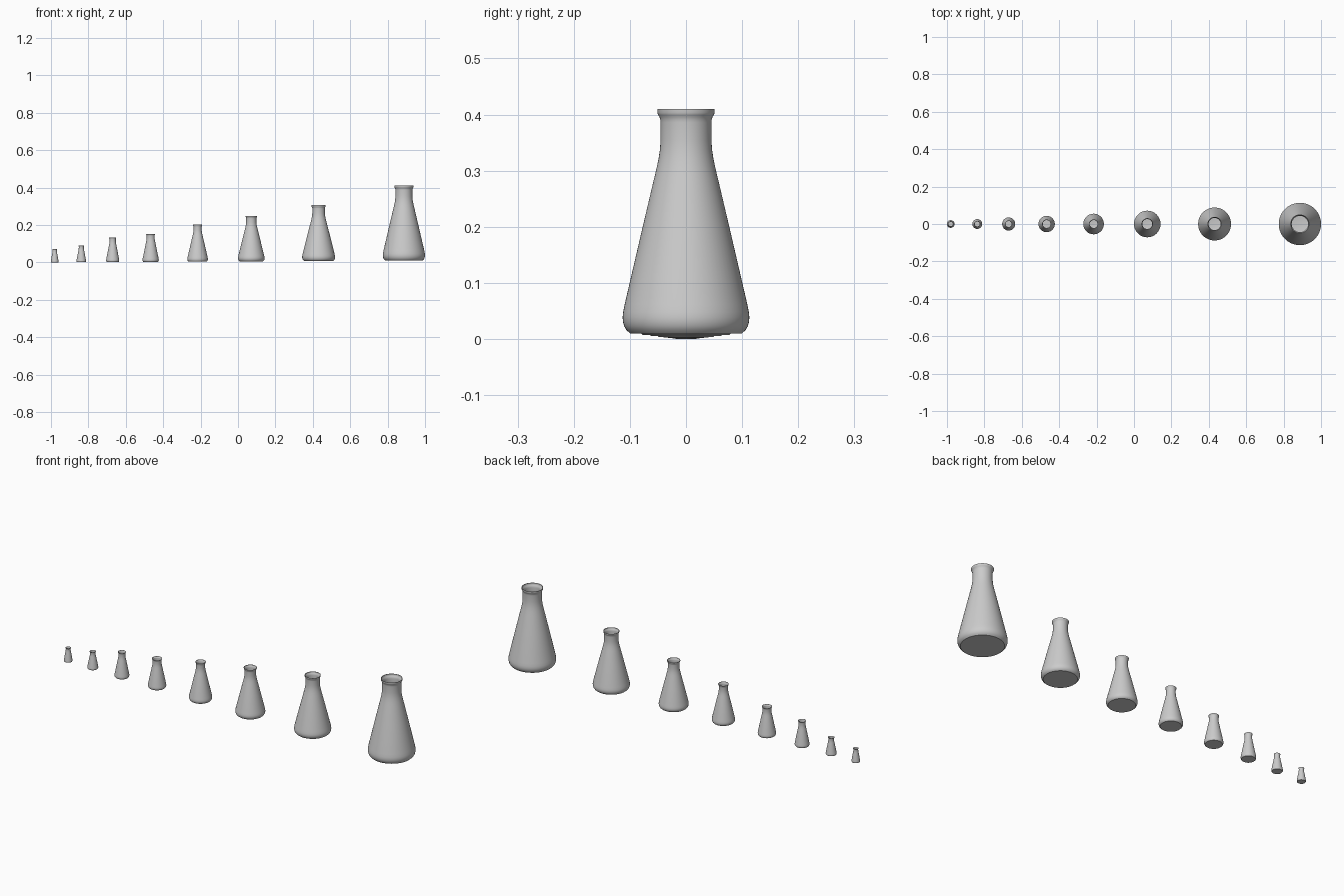
import bpy, bmesh, math

if "Cube" in bpy.data.objects:
    bpy.data.objects.remove(bpy.data.objects["Cube"])

SEGMENTS = 64

# x position, body radius, lip radius, height of each flask, small to large
FLASKS = [
    (-0.980, 0.0205, 0.0130, 0.070),
    (-0.838, 0.0260, 0.0150, 0.089),
    (-0.670, 0.0350, 0.0187, 0.130),
    (-0.467, 0.0435, 0.0240, 0.149),
    (-0.216, 0.0550, 0.0245, 0.198),
    (0.071, 0.0710, 0.0310, 0.243),
    (0.431, 0.0880, 0.0380, 0.298),
    (0.887, 0.1130, 0.0510, 0.400),
]

# Wall profile: (0 = neck radius, 1 = body radius; height fraction)
BODY = [(0.80, 0.0), (0.90, 0.015), (0.96, 0.033), (0.99, 0.052), (1.0, 0.072),
        (0.985, 0.095), (0.945, 0.13), (0.47, 0.475), (0.17, 0.69), (0.105, 0.735),
        (0.05, 0.78), (0.015, 0.82), (0.0, 0.86), (0.0, 0.94)]
# Lip profile: (0 = neck radius, 1 = lip radius; height fraction)
LIP = [(0.08, 0.952), (0.35, 0.965), (0.8, 0.975), (1.0, 0.982), (1.0, 1.0)]


def make_flask(name, x, body_r, lip_r, height):
    neck_r = lip_r * 0.89
    wall = body_r * 0.015
    base_z = 0.01 * (body_r - 0.0205) / 0.0925

    # Outer wall going up, then the thin inner wall coming back down
    outer = [(neck_r + (body_r - neck_r) * t, z * height) for t, z in BODY]
    outer += [(neck_r + (lip_r - neck_r) * t, z * height) for t, z in LIP]
    inner = [(r - wall, max(z, wall)) for r, z in reversed(outer)]
    profile = [(0, 0)] + outer + inner + [(0, wall)]

    bm = bmesh.new()
    verts = [bm.verts.new((r, 0, z)) for r, z in profile]
    edges = [bm.edges.new(pair) for pair in zip(verts, verts[1:])]
    bmesh.ops.spin(bm, geom=verts + edges, cent=(0, 0, 0), axis=(0, 0, 1),
                   angle=2 * math.pi, steps=SEGMENTS)
    bmesh.ops.remove_doubles(bm, verts=bm.verts[:], dist=1e-5)
    bmesh.ops.recalc_face_normals(bm, faces=bm.faces[:])

    mesh = bpy.data.meshes.new(name)
    bm.to_mesh(mesh)
    bm.free()
    obj = bpy.data.objects.new(name, mesh)
    obj.location = (x, 0, base_z)
    bpy.context.collection.objects.link(obj)
    bpy.ops.object.select_all(action='DESELECT')
    obj.select_set(True)
    bpy.context.view_layer.objects.active = obj
    bpy.ops.object.shade_smooth_by_angle(angle=math.radians(35))


# Row of conical flasks
for i, spec in enumerate(FLASKS, 1):
    make_flask(f"conical_flask_{i}", *spec)
